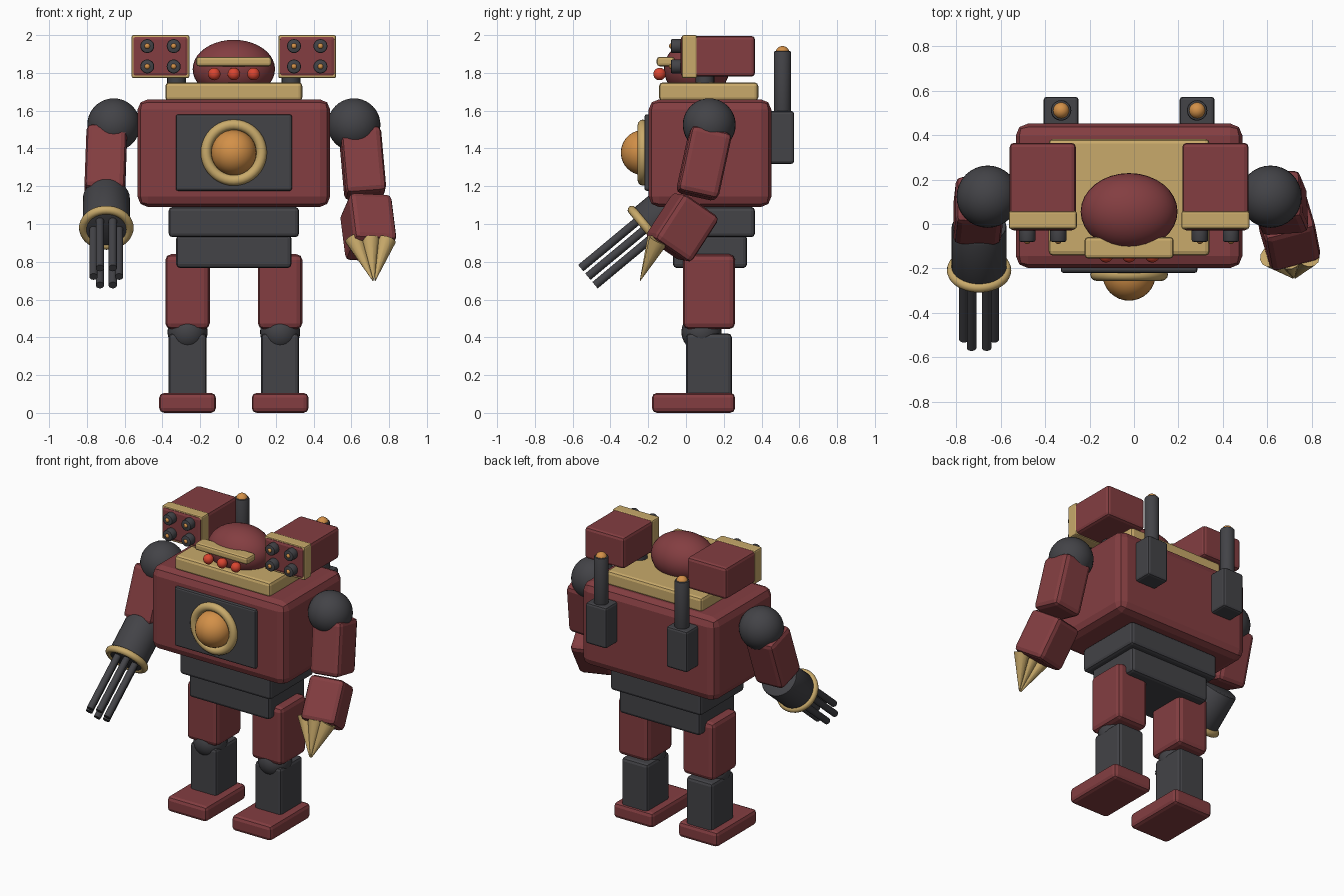
import bpy, bmesh, math
from mathutils import Matrix, Vector

cube = bpy.data.objects.get("Cube")
if cube:
    bpy.data.objects.remove(cube, do_unlink=True)


def material(name, rgb):
    m = bpy.data.materials.new(name)
    m.use_nodes = True
    m.diffuse_color = (*rgb, 1)
    m.node_tree.nodes["Principled BSDF"].inputs["Base Color"].default_value = (*rgb, 1)
    return m


RED = material("dark red paint", (0.23, 0.048, 0.053))
DARK = material("dark grey metal", (0.056, 0.056, 0.063))
GOLD = material("pale gold", (0.58, 0.40, 0.145))
ORANGE = material("amber glow", (0.65, 0.28, 0.065))
EYE = material("bright red eye", (0.70, 0.06, 0.03))
MID = -0.022  # body centre line


def finish(name, bm, mat, loc, rot=None, smooth=True):
    me = bpy.data.meshes.new(name)
    bm.to_mesh(me)
    bm.free()
    me.materials.append(mat)
    ob = bpy.data.objects.new(name, me)
    bpy.context.collection.objects.link(ob)
    ob.matrix_world = Matrix.Translation(loc) @ (rot or Matrix()).to_4x4()
    if smooth:
        bpy.ops.object.select_all(action='DESELECT')
        ob.select_set(True)
        bpy.context.view_layer.objects.active = ob
        bpy.ops.object.shade_smooth_by_angle(angle=math.radians(40))
    return ob


def box(name, mat, loc, size, bevel=0.02, rot=None):
    bm = bmesh.new()
    bmesh.ops.create_cube(bm, size=1)
    bmesh.ops.scale(bm, vec=size, verts=bm.verts)
    bmesh.ops.bevel(bm, geom=bm.edges[:], offset=bevel, segments=2, profile=0.5, affect='EDGES')
    return finish(name, bm, mat, loc, rot, smooth=False)


def ball(name, mat, loc, radii):
    bm = bmesh.new()
    bmesh.ops.create_uvsphere(bm, u_segments=32, v_segments=20, radius=1)
    r = radii if isinstance(radii, tuple) else (radii,) * 3
    bmesh.ops.scale(bm, vec=r, verts=bm.verts)
    return finish(name, bm, mat, loc)


def rod(name, mat, start, end, r1, r2=None, sides=20, bevel=0.0):
    # cylinder or cone running from start to end
    start, end = Vector(start), Vector(end)
    d = end - start
    bm = bmesh.new()
    bmesh.ops.create_cone(bm, cap_ends=True, segments=sides, radius1=r1,
                          radius2=r1 if r2 is None else r2, depth=d.length)
    if bevel:
        rims = [e for e in bm.edges if abs(e.verts[0].co.z - e.verts[1].co.z) < 1e-5]
        bmesh.ops.bevel(bm, geom=rims, offset=bevel, segments=2, profile=0.5, affect='EDGES')
    return finish(name, bm, mat, (start + end) / 2, d.to_track_quat('Z', 'Y').to_matrix())


def ring(name, mat, loc, axis, major, minor):
    bm = bmesh.new()
    verts = bmesh.ops.create_circle(bm, segments=12, radius=minor,
                                    matrix=Matrix.Translation((major, 0, 0)) @ Matrix.Rotation(math.pi / 2, 4, 'X'))
    bmesh.ops.spin(bm, geom=verts["verts"] + bm.edges[:], axis=(0, 0, 1), cent=(0, 0, 0),
                   angle=math.tau, steps=40, use_merge=True)
    bmesh.ops.remove_doubles(bm, verts=bm.verts, dist=1e-4)
    bmesh.ops.recalc_face_normals(bm, faces=bm.faces)
    return finish(name, bm, mat, loc, Vector(axis).to_track_quat('Z', 'Y').to_matrix())


def turn(x, y=0, z=0):
    # twist about the limb first, then swing sideways and forwards
    x, y, z = (math.radians(a) for a in (x, y, z))
    return Matrix.Rotation(x, 3, 'X') @ Matrix.Rotation(y, 3, 'Y') @ Matrix.Rotation(z, 3, 'Z')


# Body
box("torso", RED, (MID, 0.127, 1.375), (1.02, 0.65, 0.57), 0.055)
box("chest_plate", DARK, (MID, -0.19, 1.378), (0.615, 0.06, 0.405), 0.012)
ring("chest_ring", GOLD, (MID, -0.228, 1.378), (0, -1, 0), 0.147, 0.028)
ball("chest_lamp", ORANGE, (MID, -0.225, 1.378), 0.12)
box("collar", GOLD, (MID, 0.12, 1.70), (0.725, 0.525, 0.10), 0.02)
box("waist", DARK, (MID, 0.127, 1.01), (0.69, 0.476, 0.16), 0.02)
box("hips", DARK, (MID, 0.127, 0.855), (0.61, 0.392, 0.176), 0.02)

# Head
ball("head", RED, (MID, 0.056, 1.82), (0.218, 0.173, 0.155))
box("brow_visor", GOLD, (MID, -0.107, 1.86), (0.40, 0.096, 0.05), 0.015)
for i in (-1, 0, 1):
    ball("eye", EYE, (MID + i * 0.104, -0.14, 1.794), 0.033)

for side, label in ((-1, "right_"), (1, "left_")):
    def at(offset):
        return MID + side * offset

    # Shoulder launcher
    px = at(0.3885)
    box(label + "launcher", RED, (px, 0.168, 1.888), (0.298, 0.395, 0.216), 0.02)
    box(label + "launcher_band", GOLD, (px, 0.018, 1.886), (0.306, 0.08, 0.228), 0.01)
    rod(label + "launcher_post", DARK, (at(0.303), 0.1, 1.70), (at(0.303), 0.1, 1.82), 0.05)
    for dx in (-0.07, 0.07):
        for z in (1.834, 1.942):
            rod(label + "launch_tube", DARK, (px + dx, 0, z), (px + dx, -0.08, z), 0.037, bevel=0.008)
            ball(label + "warhead", ORANGE, (px + dx, -0.075, z), 0.015)

    # Back stack
    bx = at(0.306)
    box(label + "stack_base", DARK, (bx, 0.505, 1.458), (0.158, 0.135, 0.28), 0.015)
    rod(label + "stack_pipe", DARK, (bx, 0.511, 1.55), (bx, 0.511, 1.915), 0.046, bevel=0.008)
    ball(label + "stack_light", ORANGE, (bx, 0.511, 1.905), 0.037)

    # Leg
    lx = at(0.245)
    box(label + "thigh", RED, (lx, 0.122, 0.642), (0.235, 0.276, 0.396), 0.03)
    ball(label + "knee", DARK, (lx, 0.082, 0.428), 0.106)
    box(label + "shin", DARK, (lx, 0.122, 0.25), (0.20, 0.242, 0.34), 0.02)
    box(label + "foot", RED, (lx, 0.04, 0.053), (0.30, 0.44, 0.105), 0.025)

    ball(label + "shoulder", DARK, (at(0.636), 0.123, 1.525), 0.14)

# Left arm with claw
box("left_upper_arm", RED, (0.66, 0.095, 1.322), (0.215, 0.22, 0.357), 0.03, turn(-12.3, -5, 3))
box("left_forearm", RED, (0.69, -0.02, 0.982), (0.235, 0.245, 0.29), 0.03, turn(-33, -6, 14))
for i in (-1, 0, 1):
    rod("claw_finger", GOLD, (0.70 + i * 0.085, -0.155 + abs(i) * 0.01, 0.92 - i * 0.005),
        (0.72 + i * 0.006, -0.243, 0.70), 0.052, 0.002, sides=12)

# Right arm with rotary gun
box("right_upper_arm", RED, (-0.70, 0.06, 1.33), (0.215, 0.22, 0.357), 0.03, turn(-18, 2))
muzzle = Vector((-0.697, -0.208, 0.98))
aim = Vector((0, -0.77, -0.64)).normalized()
up = Vector((0, -aim.z, aim.y)) * -1
rod("gun_housing", DARK, muzzle - aim * 0.26, muzzle + aim * 0.015, 0.124, sides=32, bevel=0.012)
ring("gun_ring", GOLD, muzzle, aim, 0.122, 0.023)
for i in range(6):
    a = i * math.tau / 6
    off = Vector((math.cos(a), 0, 0)) * 0.068 + up * math.sin(a) * 0.068
    rod("gun_barrel", DARK, muzzle + off - aim * 0.02, muzzle + off + aim * 0.405, 0.022, sides=14)
